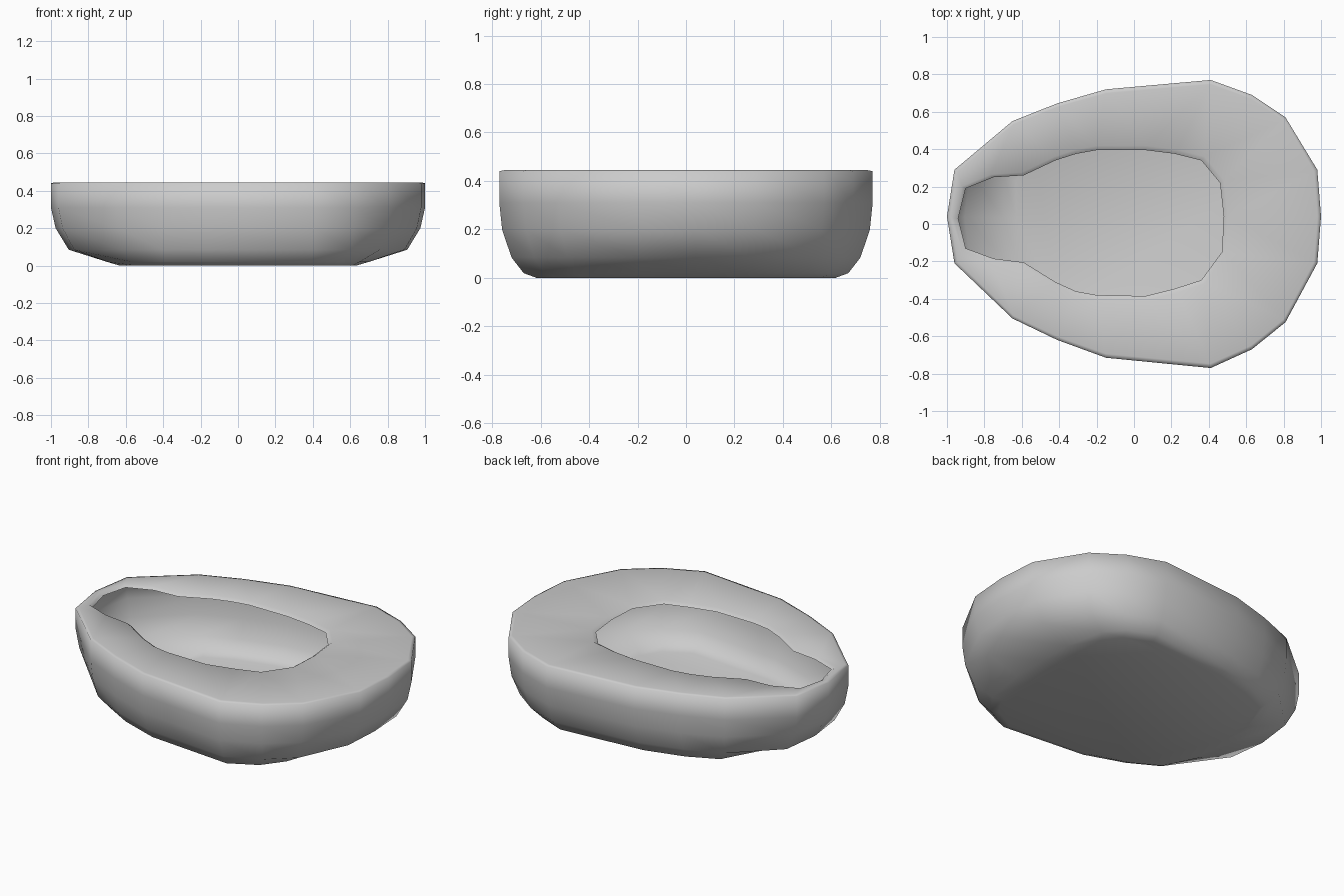
import bpy, bmesh

if "Cube" in bpy.data.objects:
    bpy.data.objects.remove(bpy.data.objects["Cube"])

# Outlines seen from above, counter-clockwise
OUTER = [(1, .04), (.98, .29), (.81, .57), (.63, .69), (.41, .77), (-.15, .72),
         (-.41, .645), (-.65, .55), (-.96, .29), (-1, .04), (-.96, -.21),
         (-.65, -.505), (-.41, -.62), (-.15, -.715), (.41, -.77), (.63, -.67),
         (.81, -.525), (.98, -.21)]
OPENING = [(.48, .04), (.46, .22), (.36, .34), (.22, .375), (.06, .395), (-.2, .395),
           (-.31, .375), (-.42, .34), (-.59, .26), (-.75, .25), (-.9, .19), (-.94, .03),
           (-.9, -.13), (-.75, -.185), (-.59, -.205), (-.42, -.31), (-.31, -.36),
           (-.2, -.38), (.06, -.385), (.22, -.345), (.36, -.3), (.47, -.15)]

bm = bmesh.new()


def wall_ring(tip, side, z):
    # the pointed ends are drawn in more strongly than the middle
    return [bm.verts.new((x * (1 - (1 - tip) * x * x), y * side, z)) for x, y in OUTER]


def lip_ring(sx, sy, z, cx=-.23):
    return [bm.verts.new((cx + (x - cx) * sx, y * sy, z)) for x, y in OPENING]


def loft(rings):
    for a, b in zip(rings, rings[1:]):
        n = len(a)
        for i in range(n):
            j = (i + 1) % n
            bm.faces.new((a[i], a[j], b[j], b[i]))


def fill_between(a, b):
    edges = []
    for r in (a, b):
        for i in range(len(r)):
            v, w = r[i], r[(i + 1) % len(r)]
            edges.append(bm.edges.get((v, w)) or bm.edges.new((v, w)))
    bmesh.ops.triangle_fill(bm, use_beauty=True, use_dissolve=False, edges=edges)


# Thin outer wall, from the rim down to the flat base
wall = [wall_ring(*p) for p in [
    (.98, .97, .445), (1, 1, .44), (1, 1, .31), (.975, .985, .2),
    (.905, .935, .085), (.7, .87, .02), (.63, .8, 0)]]
loft(wall)
bm.faces.new(wall[-1])

# Slightly turned-down lip of the opening
lip = [lip_ring(*p) for p in [(1.03, 1.06, .445), (1, 1, .43)]]
loft(lip)

# Flat top surface between rim and lip
fill_between(wall[0], lip[0])

bmesh.ops.recalc_face_normals(bm, faces=bm.faces[:])
# keep the base facing down so the whole sheet faces outwards
bm.faces.ensure_lookup_table()
base = min(bm.faces, key=lambda f: f.calc_center_median().z)
if base.normal.z > 0:
    bmesh.ops.reverse_faces(bm, faces=bm.faces[:])
mesh = bpy.data.meshes.new("hollow_shell")
bm.to_mesh(mesh)
bm.free()
shell = bpy.data.objects.new("hollow_shell", mesh)
bpy.context.collection.objects.link(shell)
for p in mesh.polygons:
    p.use_smooth = True
